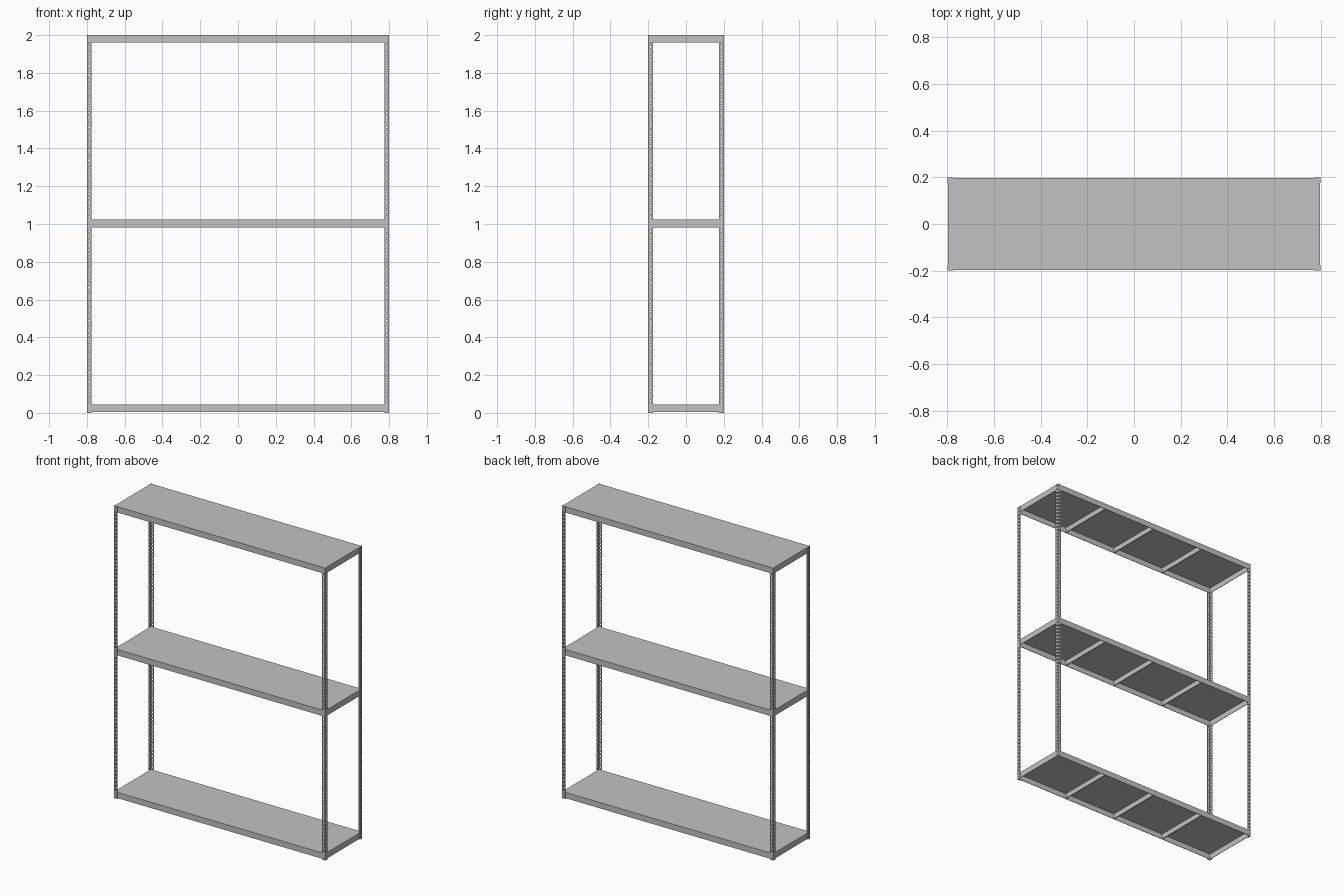
import bpy, bmesh, math
from mathutils import Vector

cube = bpy.data.objects.get("Cube")
if cube:
    bpy.data.objects.remove(cube, do_unlink=True)

HALF_X, HALF_Y, HEIGHT = 0.8, 0.2, 2.0
FLANGE = 0.025          # width of an angle post flange, also the hole pitch
HOLE = 0.0055           # hole radius
SHEET = 0.002           # post sheet thickness
LIP = 0.04              # shelf edge height

steel = bpy.data.materials.new("grey steel")
steel.use_nodes = True
grey = (0.54, 0.54, 0.54, 1)
steel.diffuse_color = grey
steel.node_tree.nodes["Principled BSDF"].inputs["Base Color"].default_value = grey


def make_object(name, bm, thickness=0):
    mesh = bpy.data.meshes.new(name)
    bm.to_mesh(mesh)
    bm.free()
    mesh.materials.append(steel)
    obj = bpy.data.objects.new(name, mesh)
    bpy.context.scene.collection.objects.link(obj)
    if thickness:
        solid = obj.modifiers.new("thickness", 'SOLIDIFY')
        solid.thickness = thickness
        solid.offset = -1
        solid.use_even_offset = True
    return obj


def add_box(bm, centre, size):
    verts = bmesh.ops.create_cube(bm, size=1)["verts"]
    bmesh.ops.scale(bm, vec=size, verts=verts)
    bmesh.ops.translate(bm, vec=centre, verts=verts)


# Perforated flange: a column of square cells, each with an octagonal hole
def add_flange(bm, place, flip):
    half = FLANGE / 2
    for i in range(round(HEIGHT / FLANGE)):
        mid = (i + 0.5) * FLANGE
        outer, inner = [], []
        for k in range(8):
            c, s = math.cos(k * math.pi / 4), math.sin(k * math.pi / 4)
            reach = half / max(abs(c), abs(s))
            outer.append(bm.verts.new(place(half + reach * c, mid + reach * s)))
            inner.append(bm.verts.new(place(half + HOLE * c, mid + HOLE * s)))
        for k in range(8):
            n = (k + 1) % 8
            quad = [outer[k], outer[n], inner[n], inner[k]]
            bm.faces.new(quad[::-1] if flip else quad)


# Four corner angle posts, mirrored from one
bm = bmesh.new()
add_flange(bm, lambda u, v: (-HALF_X + u, -HALF_Y, v), False)
add_flange(bm, lambda u, v: (-HALF_X, -HALF_Y + u, v), True)
bmesh.ops.remove_doubles(bm, verts=bm.verts, dist=0.0001)
posts = make_object("corner_posts", bm, SHEET)
mirror = posts.modifiers.new("mirror", 'MIRROR')
mirror.use_axis = (True, True, False)

# Shelves: folded trays open below, with cross ribs underneath
inset = SHEET + 0.0003
width, depth = 2 * (HALF_X - inset), 2 * (HALF_Y - inset)
for label, base in (("bottom", 0.005), ("middle", 0.9825), ("top", HEIGHT - LIP)):
    bm = bmesh.new()
    add_box(bm, Vector((0, 0, base + LIP / 2)), Vector((width, depth, LIP)))
    bm.normal_update()
    under = [f for f in bm.faces if f.normal.z < -0.5]
    bmesh.ops.delete(bm, geom=under, context='FACES_ONLY')
    make_object(label + "_shelf", bm, 0.003)

    bm = bmesh.new()
    for x in (-HALF_X / 2, 0, HALF_X / 2):
        add_box(bm, Vector((x, 0, base + LIP / 2)),
                Vector((0.006, depth - 0.006, LIP - 0.005)))
    make_object(label + "_shelf_ribs", bm)
